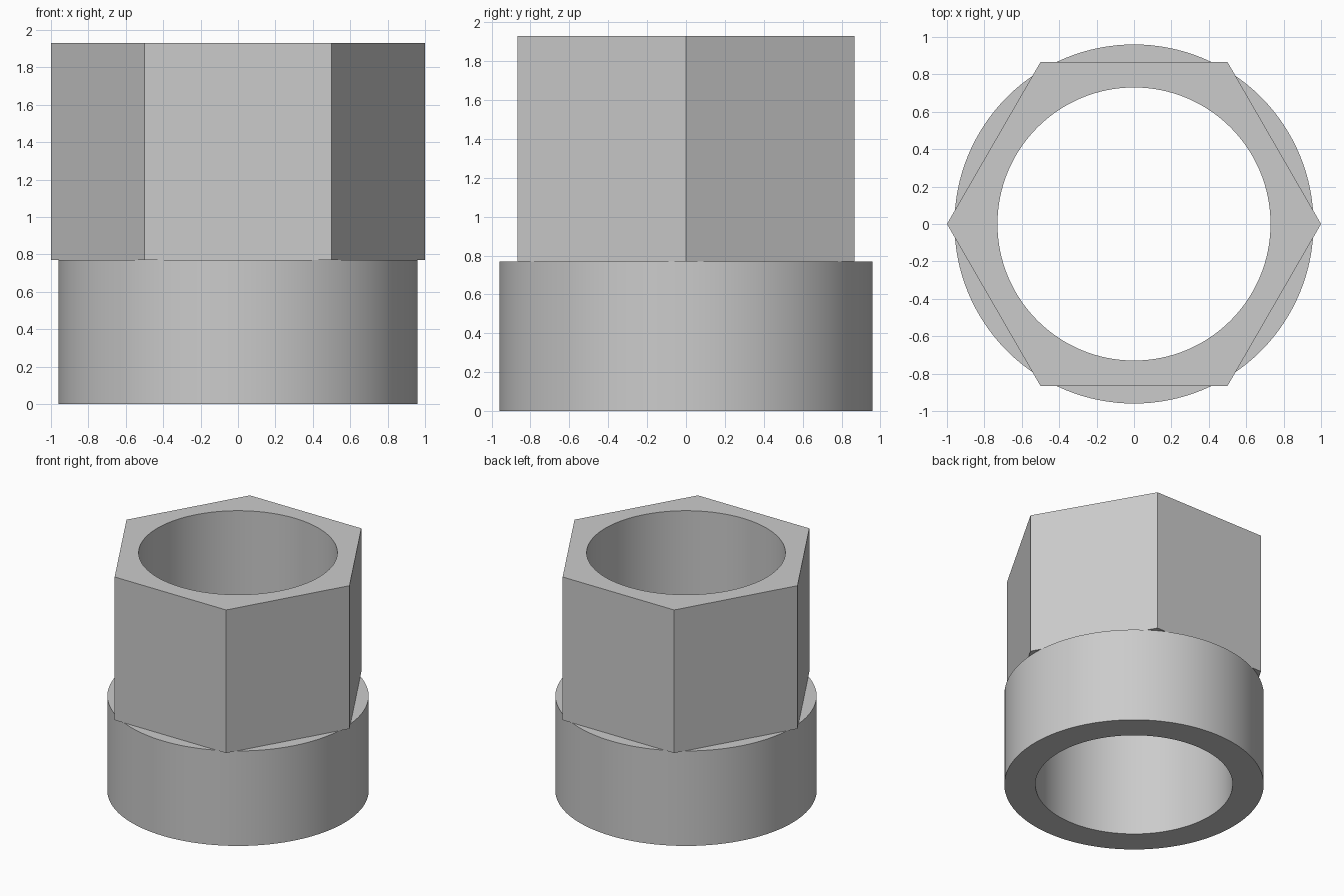
import bpy
import math

if "Cube" in bpy.data.objects:
    bpy.data.objects.remove(bpy.data.objects["Cube"], do_unlink=True)

HEIGHT, STEP = 1.93, 0.77
SEGMENTS = 128

grey = bpy.data.materials.new("plain_grey")
grey.use_nodes = True
colour = (0.6, 0.6, 0.6, 1)
grey.diffuse_color = colour
grey.node_tree.nodes["Principled BSDF"].inputs["Base Color"].default_value = colour


def prism(name, sides, radius, bottom, top, turn=0.0):
    """Upright prism between two heights."""
    bpy.ops.mesh.primitive_cylinder_add(
        vertices=sides, radius=radius, depth=top - bottom,
        location=(0, 0, (bottom + top) / 2), rotation=(0, 0, turn))
    obj = bpy.context.object
    obj.name = name
    obj.data.materials.append(grey)
    bpy.ops.object.transform_apply(location=True, rotation=True, scale=True)
    return obj


def combine(target, other, operation):
    """Apply a boolean and drop the helper."""
    bpy.ops.object.select_all(action="DESELECT")
    target.select_set(True)
    bpy.context.view_layer.objects.active = target
    mod = target.modifiers.new(operation.title(), "BOOLEAN")
    mod.operation = operation
    mod.solver = "EXACT"
    mod.object = other
    bpy.ops.object.modifier_apply(modifier=mod.name)
    bpy.data.objects.remove(other, do_unlink=True)


# Round collar with the hexagonal head standing on it
fitting = prism("hex_fitting", SEGMENTS, 0.96, 0, STEP)
head = prism("hex_head", 6, 1.0, STEP, HEIGHT, math.radians(30))
combine(fitting, head, "UNION")

# Bore straight through both
bore = prism("bore_cutter", SEGMENTS, 0.73, -0.2, HEIGHT + 0.2)
combine(fitting, bore, "DIFFERENCE")

# Smooth round walls, crisp rims and corners
bpy.ops.object.shade_smooth_by_angle(angle=math.radians(30))
